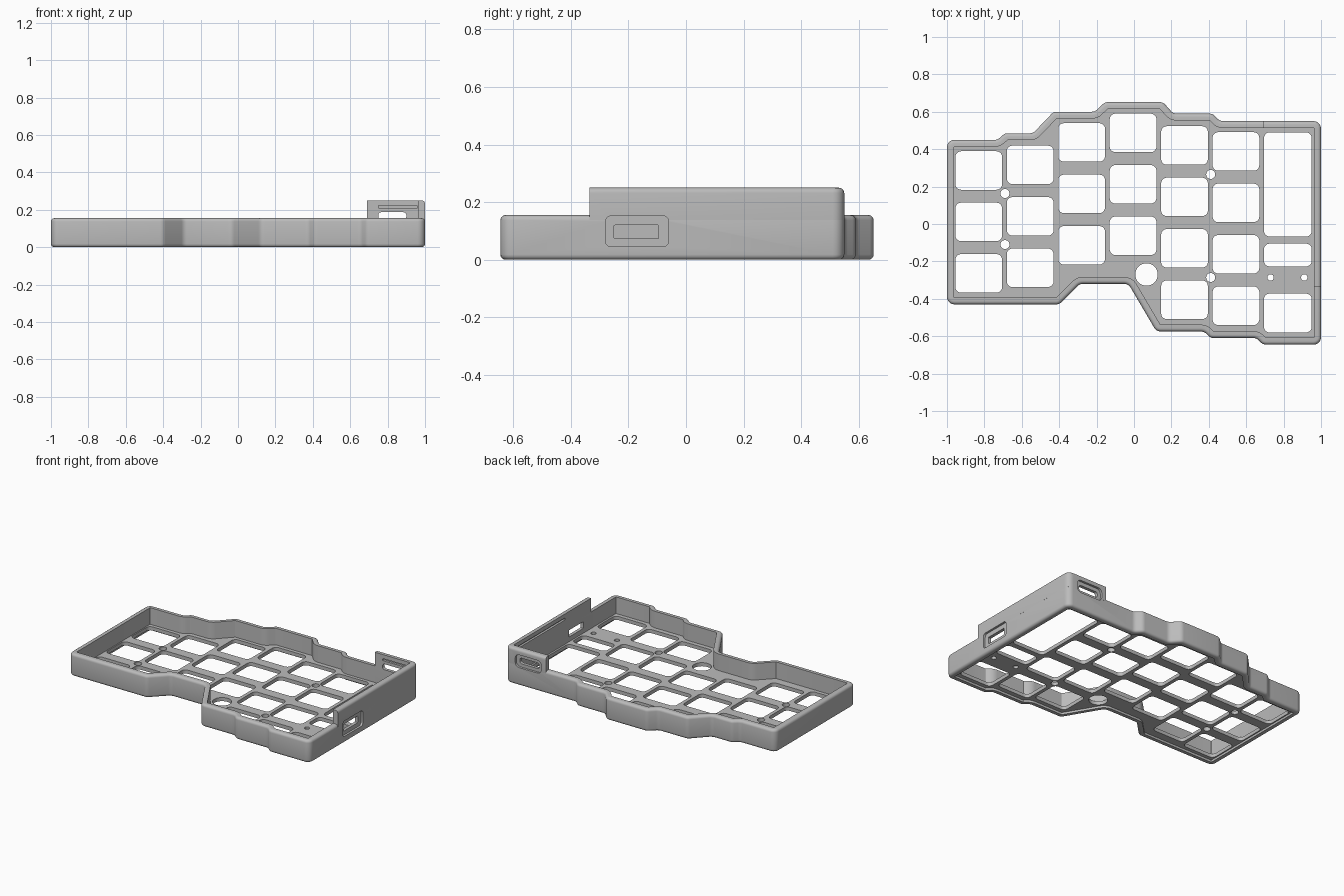
import bpy, bmesh, math
from mathutils import Vector, Matrix

if "Cube" in bpy.data.objects:
    bpy.data.objects.remove(bpy.data.objects["Cube"])

WALL, LOW, TALL, FILLET = 0.037, 0.155, 0.25, 0.018

grey = bpy.data.materials.new("case_grey")
grey.use_nodes = True
grey.diffuse_color = (0.5, 0.5, 0.5, 1)
grey.node_tree.nodes["Principled BSDF"].inputs["Base Color"].default_value = (0.5, 0.5, 0.5, 1)


def outline(corners, d, closed=True, radius=0.04, steps=5):
    """Clockwise path moved inward by d, with its corners rounded."""
    pts = [Vector(c) for c in corners]
    n = len(pts)
    out = []
    for i, p in enumerate(pts):
        e0 = (p - pts[i - 1]).normalized()
        e1 = (pts[(i + 1) % n] - p).normalized()
        if not closed and i in (0, n - 1):
            e = e1 if i == 0 else e0
            out.append(p + Vector((e.y, -e.x)) * d)
            continue
        n0, n1 = Vector((e0.y, -e0.x)), Vector((e1.y, -e1.x))
        p = p + (n0 + n1) * d / (1 + n0.dot(n1))
        side = 1 if e0.cross(e1) < 0 else -1
        turn = math.acos(max(-1, min(1, e0.dot(e1))))
        r = max(radius - side * d, 0.004)
        start = p - e0 * r * math.tan(turn / 2)
        centre = start + n0 * r * side
        for k in range(steps + 1):
            out.append(centre + Matrix.Rotation(-side * turn * k / steps, 2) @ (start - centre))
    return out


def loft(name, rings, cyclic=False):
    """Skin a row of closed cross-sections."""
    bm = bmesh.new()
    rows = [[bm.verts.new(p) for p in ring] for ring in rings]
    m = len(rows[0])
    for i in range(len(rows) if cyclic else len(rows) - 1):
        a, b = rows[i], rows[(i + 1) % len(rows)]
        for j in range(m):
            k = (j + 1) % m
            bm.faces.new((a[j], a[k], b[k], b[j]))
    if not cyclic:
        bm.faces.new(rows[0])
        bm.faces.new(rows[-1])
    bmesh.ops.recalc_face_normals(bm, faces=bm.faces)
    mesh = bpy.data.meshes.new(name)
    bm.to_mesh(mesh)
    bm.free()
    mesh.materials.append(grey)
    obj = bpy.data.objects.new(name, mesh)
    bpy.context.collection.objects.link(obj)
    return obj


def wall(name, corners, bottom, top, closed, round_bottom):
    """Sweep a wall section with filleted outer edges along a path."""
    arc = [math.pi / 2 * k / 4 for k in range(5)]
    section = [(WALL, bottom)]
    if round_bottom:
        section += [(FILLET * (1 - math.sin(a)), bottom + FILLET * (1 - math.cos(a))) for a in arc]
    else:
        section.append((0, bottom))
    section += [(FILLET * (1 - math.cos(a)), top - FILLET * (1 - math.sin(a))) for a in arc]
    section.append((WALL, top))
    loops = [[(p.x, p.y, z) for p in outline(corners, d, closed)] for d, z in section]
    return loft(name, list(zip(*loops)), closed)


def rounded_rect(x0, x1, y0, y1, r):
    return outline([(x0, y1), (x1, y1), (x1, y0), (x0, y0)], 0, radius=r)


def circle(x, y, r):
    return [Vector((x + r * math.cos(a), y + r * math.sin(a)))
            for a in (2 * math.pi * k / 32 for k in range(32))]


# Case outline
case = [(-1, .45), (-.73, .45), (-.69, .485), (-.54, .485), (-.43, .6), (-.21, .6),
        (-.155, .652), (.155, .652), (.21, .59), (.42, .59), (.46, .55), (1, .55),
        (1, -.645), (.69, -.645), (.655, -.61), (.41, -.61), (.375, -.575), (.12, -.575),
        (-.03, -.32), (-.29, -.32), (-.40, -.43), (-1, -.43)]

# Walls: low rim all round, raised corner at the back left
rim = wall("rim_wall", case, 0, LOW, True, True)
raised = wall("raised_wall", [(.69, .55), (1, .55), (1, -.335)], .138, TALL, False, False)

# Port recesses, port openings and inner grooves
back_cuts = [(.725, .925, .125, .213, .03, .535, .6), (.75, .9, .148, .187, .015, .45, .6),
             (.75, .96, .208, .222, .002, .45, .528)]
side_cuts = [(-.28, -.06, .045, .152, .02, .985, 1.1), (-.25, -.095, .073, .12, .004, .9, 1.1),
             (-.05, .48, .208, .222, .002, .9, .978)]
cutters = []
for cuts, place in ((back_cuts, lambda p, d: (p.x, d, p.y)), (side_cuts, lambda p, d: (d, p.x, p.y))):
    for a0, a1, z0, z1, r, d0, d1 in cuts:
        shape = rounded_rect(a0, a1, z0, z1, r)
        cutter = loft("port_cutter", [[place(p, d) for p in shape] for d in (d0, d1)])
        cutter.hide_render = True
        cutters.append(cutter)
for obj in (rim, raised):
    for cutter in cutters:
        mod = obj.modifiers.new("cut", "BOOLEAN")
        mod.operation, mod.solver, mod.object = "DIFFERENCE", "EXACT", cutter

# Switch plate openings: columns of keys, then the controller column
PITCH, HALF = 0.275, 0.103
holes = []
for col, (top, rows) in enumerate([(.286, 3), (.316, 3), (.436, 3), (.487, 3), (.42, 4), (.388, 4)]):
    x = -.955 + col * PITCH
    for row in range(rows):
        y = top - row * PITCH
        holes.append(rounded_rect(x, x + .25, y - HALF, y + HALF, .03))
for y0, y1 in ((-.067, .49), (-.227, -.105), (-.58, -.372)):
    holes.append(rounded_rect(.695, .95, y0, y1, .03))
for x, y, r in ((.067, -.27, .06), (-.69, .163, .024), (-.69, -.11, .024), (.41, .265, .024),
                (.41, -.286, .024), (.73, -.286, .017), (.91, -.286, .017)):
    holes.append(circle(x, y, r))

# Switch plate, filled between its outline and the openings
curve = bpy.data.curves.new("plate_profile", "CURVE")
curve.dimensions, curve.fill_mode, curve.extrude = "2D", "BOTH", .0125
for loop in [outline(case, WALL - .006)] + holes:
    spline = curve.splines.new("POLY")
    spline.points.add(len(loop) - 1)
    for point, p in zip(spline.points, loop):
        point.co = (p.x, p.y, 0, 1)
    spline.use_cyclic_u = True
profile = bpy.data.objects.new("plate_profile", curve)
bpy.context.collection.objects.link(profile)
bpy.context.view_layer.update()
deps = bpy.context.evaluated_depsgraph_get()
plate = bpy.data.objects.new("switch_plate", bpy.data.meshes.new_from_object(profile.evaluated_get(deps)))
plate.data.materials.clear()
plate.data.materials.append(grey)
plate.location.z = .0275
bpy.context.collection.objects.link(plate)
bpy.data.objects.remove(profile)

# Bake the cuts and drop the cutters
deps = bpy.context.evaluated_depsgraph_get()
for obj in (rim, raised):
    mesh = bpy.data.meshes.new_from_object(obj.evaluated_get(deps))
    obj.modifiers.clear()
    obj.data = mesh
for cutter in cutters:
    bpy.data.objects.remove(cutter)

for obj in (rim, raised, plate):
    bpy.ops.object.select_all(action="DESELECT")
    obj.select_set(True)
    bpy.context.view_layer.objects.active = obj
    bpy.ops.object.shade_smooth_by_angle(angle=math.radians(30))
